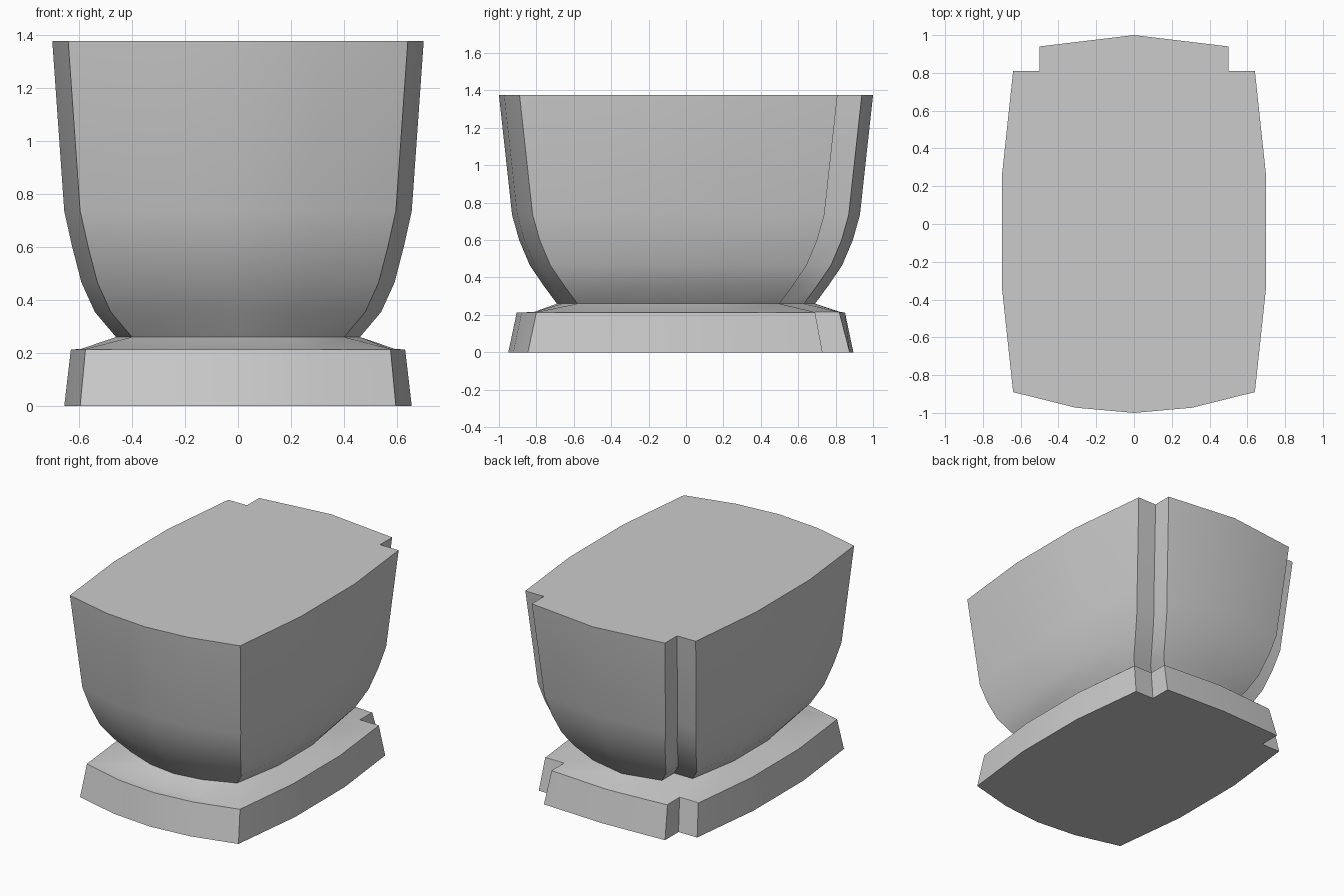
import bpy, bmesh

cube = bpy.data.objects.get("Cube")
if cube:
    bpy.data.objects.remove(cube)

# One plain grey for everything
grey = bpy.data.materials.new("plain grey")
grey.use_nodes = True
colour = (0.6, 0.6, 0.6, 1)
grey.diffuse_color = colour
grey.node_tree.nodes["Principled BSDF"].inputs["Base Color"].default_value = colour

NOTCH = 0.14  # sideways depth of the rear corner notches


def outline(corner, side, front_corner, front, side_back, notch_back, back):
    """Bulged rectangle with a stepped notch at both rear corners."""
    length = side_back - front_corner
    half = [
        (corner * 0.48, front - (front - front_corner) * 0.25),
        (corner, front_corner),
        (side, front_corner + length * 0.33),
        (side, front_corner + length * 0.67),
        (corner, side_back),
        (corner - NOTCH, side_back),
        (corner - NOTCH, notch_back),
    ]
    mirrored = [(-x, y) for x, y in reversed(half)]
    return [(0, front)] + half + [(0, back)] + mirrored


def loft(name, rings, cap_first=False, cap_last=False):
    """Skin a stack of (z, outline) rings, from bottom to top."""
    bm = bmesh.new()
    loops = [[bm.verts.new((x, y, z)) for x, y in pts] for z, pts in rings]
    n = len(loops[0])
    for low, high in zip(loops, loops[1:]):
        for i in range(n):
            j = (i + 1) % n
            bm.faces.new((low[i], low[j], high[j], high[i]))
    if cap_first:
        bm.faces.new(loops[0][::-1])
    if cap_last:
        bm.faces.new(loops[-1])
    mesh = bpy.data.meshes.new(name)
    bm.to_mesh(mesh)
    bm.free()
    mesh.materials.append(grey)
    obj = bpy.data.objects.new(name, mesh)
    bpy.context.collection.objects.link(obj)
    bpy.ops.object.select_all(action="DESELECT")
    obj.select_set(True)
    bpy.context.view_layer.objects.active = obj
    bpy.ops.object.shade_smooth_by_angle(angle=0.52)
    return obj


def body_outline(dx, dy):
    """Rim outline drawn in by dx sideways and dy lengthways."""
    return outline(0.64 - dx, 0.70 - dx, -0.89 + dy, -1 + dy,
                   0.81 - dy, 0.94 - dy, 1 - dy)


# Body: height, then inset in x and y
profile = [(0.26, 0.24, 0.31), (0.355, 0.16, 0.24), (0.465, 0.11, 0.165),
           (0.6, 0.075, 0.108), (0.735, 0.045, 0.07), (1.375, 0, 0)]
loft("body", [(z, body_outline(dx, dy)) for z, dx, dy in profile], cap_last=True)

# Foot: tapered plinth, flat ledge, then a slope up to the body
loft("foot", [
    (0, outline(0.595, 0.655, -0.845, -0.95, 0.73, 0.875, 0.895)),
    (0.213, outline(0.575, 0.63, -0.80, -0.905, 0.69, 0.82, 0.85)),
], cap_first=True)
loft("foot_top", [
    (0.213, outline(0.575, 0.63, -0.80, -0.905, 0.69, 0.82, 0.85)),
    (0.215, outline(0.574, 0.592, -0.798, -0.815, 0.688, 0.818, 0.825)),
    (0.26, body_outline(0.24, 0.31)),
])
